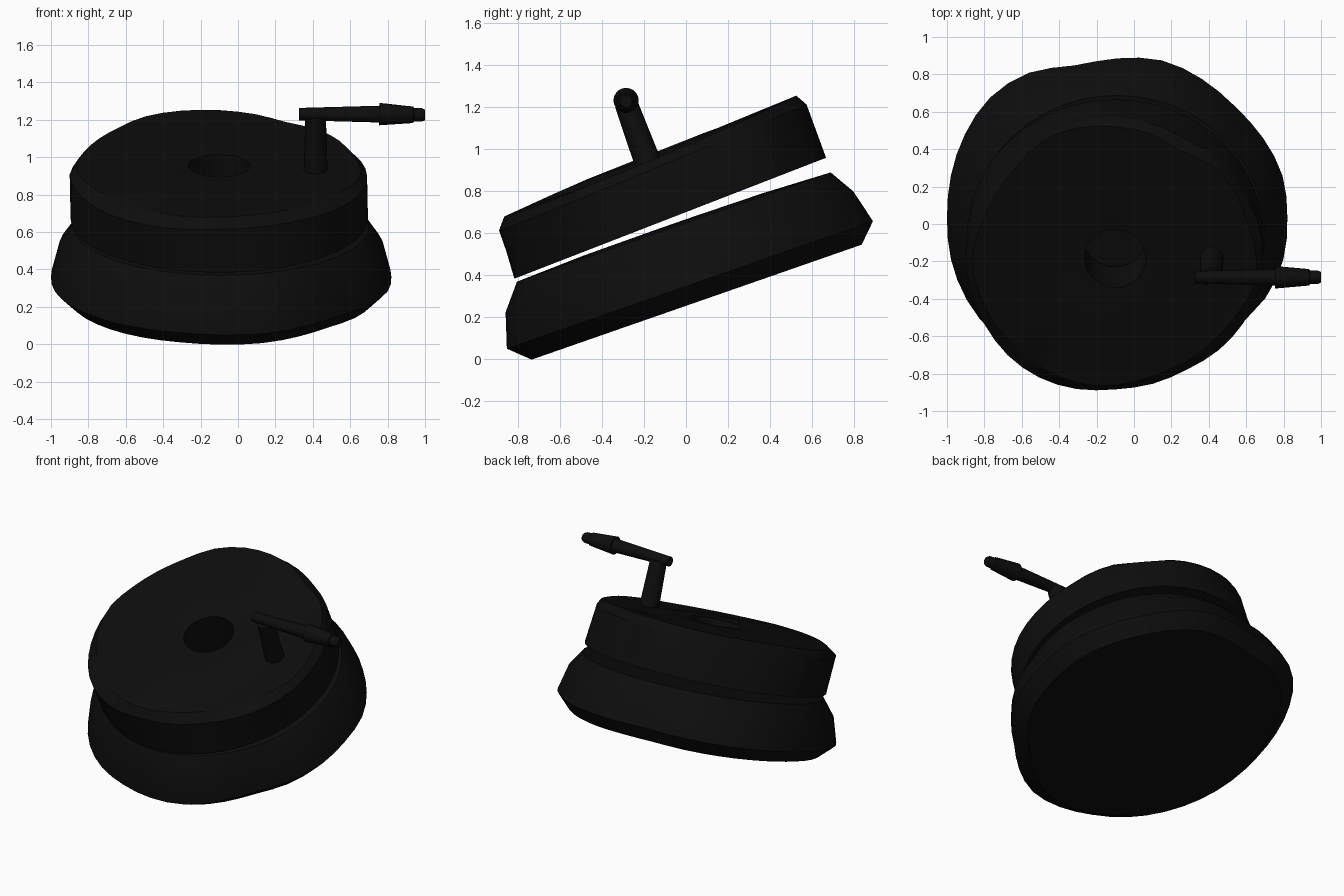
import bpy, bmesh, math
from mathutils import Vector, Matrix

if "Cube" in bpy.data.objects:
    bpy.data.objects.remove(bpy.data.objects["Cube"])

SIDES = 48
black = bpy.data.materials.new("dark_stone")
black.diffuse_color = (0.004, 0.004, 0.004, 1)
black.use_nodes = True
black.node_tree.nodes["Principled BSDF"].inputs["Base Color"].default_value = black.diffuse_color


def wobble(table, i):
    # periodic Catmull-Rom sample of a radius table
    n = len(table)
    f = i / SIDES * n
    k = int(f)
    t = f - k
    a, b, c, d = (table[(k + j) % n] for j in (-1, 0, 1, 2))
    return b + 0.5 * t * (c - a + t * (2*a - 5*b + 4*c - d + t * (3*(b - c) + d - a)))


def lathe(name, rings, sides, loop=False):
    # rings: functions i -> (radius, height); either closed loop or capped ends
    bm = bmesh.new()
    vs = []
    for ring in rings:
        row = []
        for i in range(sides):
            r, h = ring(i)
            a = 2 * math.pi * i / sides
            row.append(bm.verts.new((r * math.cos(a), r * math.sin(a), h)))
        vs.append(row)
    pairs = list(zip(vs, vs[1:])) + ([(vs[-1], vs[0])] if loop else [])
    for lo, hi in pairs:
        for i in range(sides):
            j = (i + 1) % sides
            bm.faces.new((lo[i], lo[j], hi[j], hi[i]))
    if not loop:
        bm.faces.new(vs[0][::-1])
        bm.faces.new(vs[-1])
    bmesh.ops.recalc_face_normals(bm, faces=bm.faces)
    me = bpy.data.meshes.new(name)
    bm.to_mesh(me)
    bm.free()
    ob = bpy.data.objects.new(name, me)
    bpy.context.collection.objects.link(ob)
    me.materials.append(black)
    bpy.ops.object.select_all(action='DESELECT')
    ob.select_set(True)
    bpy.context.view_layer.objects.active = ob
    bpy.ops.object.shade_smooth_by_angle(angle=math.radians(30))
    return ob


def tilt(ob, centre, degrees):
    ob.matrix_world = Matrix.Translation(centre) @ Matrix.Rotation(math.radians(degrees), 4, 'X')


def rod(name, start, end, profile, sides=20):
    # profile: (radius, fraction along the axis)
    start, end = Vector(start), Vector(end)
    axis = end - start
    ob = lathe(name, [lambda i, p=p: (p[0], p[1] * axis.length) for p in profile], sides)
    ob.matrix_world = Matrix.Translation(start) @ axis.to_track_quat('Z', 'Y').to_matrix().to_4x4()
    return ob


# Rough outlines every 15 degrees, starting at +x
lower_rim = [.91, .915, .90, .89, .905, .92, .90, .89, .945, .96, .94, .92,
             .91, .92, .93, .935, .935, .93, .94, .945, .915, .89, .915, .92]
upper_rim = [.79, .785, .77, .78, .77, .785, .80, .81, .80, .77, .77, .78,
             .80, .80, .805, .815, .815, .80, .775, .77, .765, .78, .79, .795]
upper_top = [.755, .735, .745, .745, .715, .745, .765, .785, .785, .75, .74, .745,
             .765, .755, .745, .73, .74, .745, .73, .71, .705, .705, .72, .755]


def blend(table, base, amount, height, offset=0.0, rise=0.0, dip=0.0):
    # ring that follows an outline partly, rises to the rear and dips to the right
    def ring(i):
        a = 2 * math.pi * i / SIDES
        r = base + (wobble(table, i) - base) * amount + offset
        return r, height + rise * math.sin(a) - dip * max(0, math.cos(a))
    return ring


# Lower millstone with a slightly domed face
lower = lathe("lower_stone", [
    blend(lower_rim, .92, .8, -.373, -.09),
    blend(lower_rim, .92, 1, -.285),
    blend(lower_rim, .92, .7, -.12, -.045),
    blend(lower_rim, .79, 0, 0),
    blend(lower_rim, .45, 0, .013),
    blend(lower_rim, .10, 0, .016)], SIDES)
tilt(lower, (-.09, -.058, .628), 19.2)

# Upper millstone with a through hole
upper = lathe("upper_stone", [
    blend(upper_rim, .165, 0, 0),
    blend(upper_rim, .795, 0, 0),
    blend(upper_rim, .79, 1, .255, rise=.015, dip=.008),
    blend(upper_top, .74, 1, .310, rise=.017, dip=.02),
    blend(upper_top, .45, .1, .312, rise=.004, dip=.03),
    blend(upper_top, .27, .05, .318, rise=.002, dip=.01),
    blend(upper_top, .165, 0, .305)], SIDES, loop=True)
tilt(upper, (-.10, -.075, .67), 21.2)

# Handle post, crossbar and grip
rod("handle_post", (.415, -.165, .89), (.415, -.285, 1.215), [(.065, 0), (.055, 1)])
rod("handle_bar", (.325, -.285, 1.23), (.80, -.285, 1.23), [(.033, 0), (.046, 1)])
rod("handle_grip", (.755, -.285, 1.23), (1.0, -.285, 1.225),
    [(.06, 0), (.044, .74), (.037, .76), (.036, .93), (.028, 1)])
